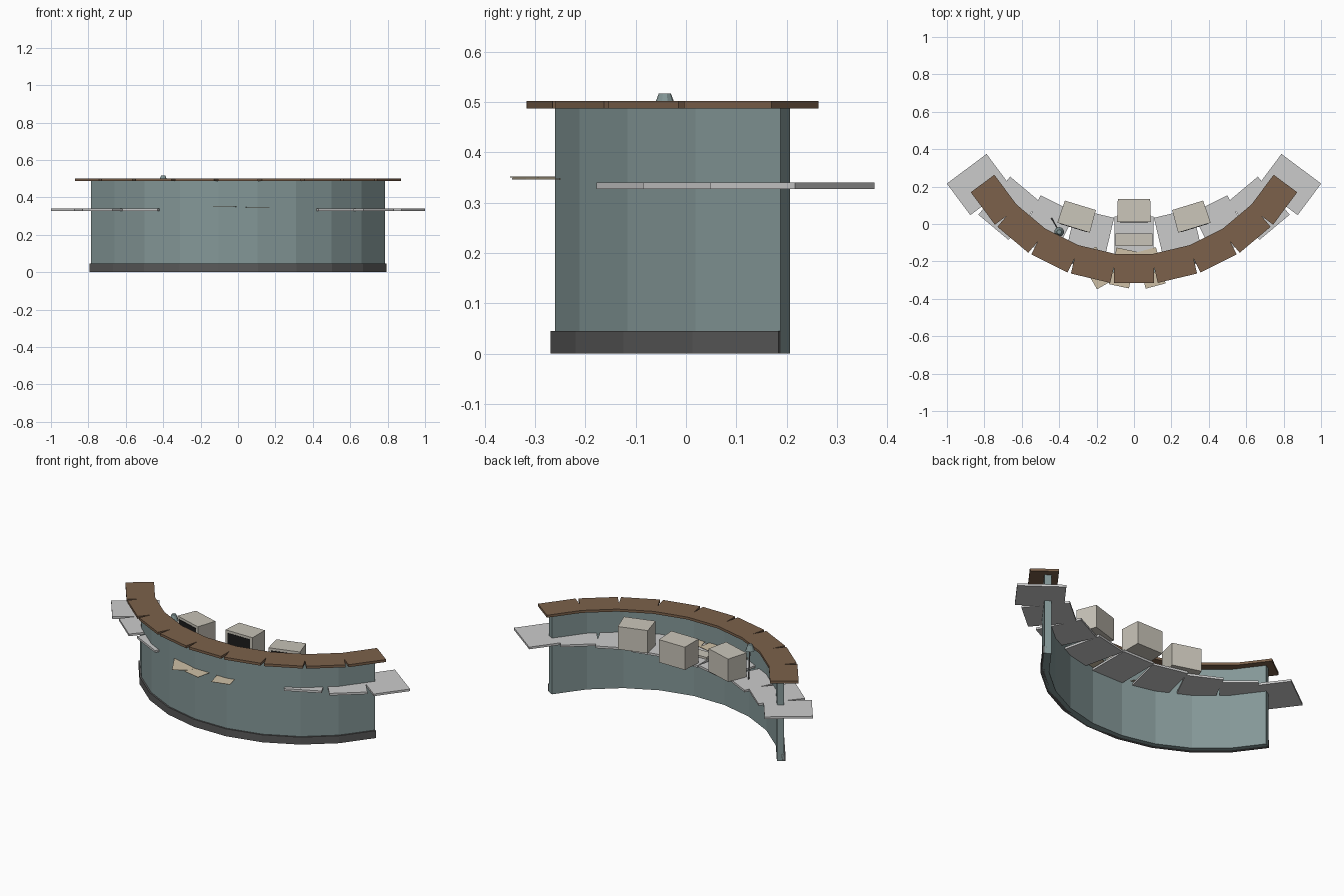
import bpy, bmesh
from math import sin, cos, radians
from mathutils import Matrix, Vector

if "Cube" in bpy.data.objects:
    bpy.data.objects.remove(bpy.data.objects["Cube"])

STEP = radians(120 / 9)


def mat(name, r, g, b):
    m = bpy.data.materials.new(name)
    m.diffuse_color = (r, g, b, 1)
    m.use_nodes = True
    m.node_tree.nodes["Principled BSDF"].inputs["Base Color"].default_value = m.diffuse_color
    return m


TEAL = mat("teal", .23, .31, .31)
BROWN = mat("brown", .20, .12, .07)
DARK = mat("dark_grey", .10, .10, .10)
PALE = mat("pale_grey", .58, .58, .55)
BEIGE = mat("beige", .58, .55, .48)
PAPER = mat("paper", .62, .53, .38)
BLACK = mat("black", .012, .012, .012)


def finish(name, bm, m):
    bmesh.ops.recalc_face_normals(bm, faces=bm.faces)
    me = bpy.data.meshes.new(name)
    bm.to_mesh(me)
    bm.free()
    me.materials.append(m)
    ob = bpy.data.objects.new(name, me)
    bpy.context.collection.objects.link(ob)
    return ob


def box(bm, center, size, rot=0.0):
    M = (Matrix.Translation(center) @ Matrix.Rotation(rot, 4, 'Z')
         @ Matrix.Diagonal((*size, 1)))
    return bmesh.ops.create_cube(bm, size=1, matrix=M)["verts"]


def curved_wall(name, r_in, r_out, cy, z0, z1, m):
    """Nine-sided arc wall spanning 120 degrees."""
    bm = bmesh.new()
    rings = []
    for i in range(10):
        a = (i - 4.5) * STEP
        rings.append([bm.verts.new((r * sin(a), cy - r * cos(a), z))
                      for r, z in ((r_in, z0), (r_out, z0), (r_out, z1), (r_in, z1))])
    for p, q in zip(rings, rings[1:]):
        for k in range(4):
            n = (k + 1) % 4
            bm.faces.new((p[k], p[n], q[n], q[k]))
    bm.faces.new(rings[0])
    bm.faces.new(rings[-1])
    return finish(name, bm, m)


def plate_row(name, rx, ry, cy, length, depth, z0, z1, m):
    """Nine flat boards fanned along an arc."""
    bm = bmesh.new()
    for i in range(-4, 5):
        a = i * STEP
        box(bm, (rx * sin(a), cy - ry * cos(a), (z0 + z1) / 2),
            (length, depth, z1 - z0), a)
    return finish(name, bm, m)


# Curved front panel, plinth, counter top and inner work surface
curved_wall("front_panel", .87, .908, .642, 0, .488, TEAL)
curved_wall("plinth", .895, .917, .642, 0, .045, DARK)
plate_row("counter_top", .929, .913, .675, .216, .157, .487, .502, BROWN)
plate_row("work_surface", 1.037, .752, .66, .21, .265, .327, .34, PALE)

# Monitors: slightly tapered body with a dark screen facing the counter
for name, x, y, rot in (("left", -.305, .04, -17), ("centre", 0, .072, 0),
                        ("right", .305, .04, 17)):
    r = radians(rot)
    bm = bmesh.new()
    vs = box(bm, (0, 0, 0), (.182, .125, .145))
    for v in vs:
        if v.co.y > 0:
            v.co.x *= .95
            v.co.z *= .95
    bmesh.ops.transform(bm, verts=bm.verts, matrix=Matrix.Translation((x, y, .413))
                        @ Matrix.Rotation(r, 4, 'Z'))
    finish(name + "_monitor", bm, BEIGE)
    bm = bmesh.new()
    box(bm, Vector((x, y, .413)) + Vector((sin(r), -cos(r), 0)) * .0625,
        (.15, .004, .115), r)
    finish(name + "_screen", bm, BLACK)

# Keyboard
bm = bmesh.new()
box(bm, (0, -.085, .346), (.2, .066, .012))
finish("keyboard", bm, BEIGE)

# Loose papers poking through under the counter
for i, (x, y, rot) in enumerate(((-.2, -.235, 30), (-.06, -.235, -12), (.09, -.235, 15))):
    bm = bmesh.new()
    box(bm, (x, y, .351 - i * .002), (.11, .2, .002), radians(rot))
    finish("paper_%d" % (i + 1), bm, PAPER)


def cone(name, a, b, r1, r2, m, sides=10):
    a, b = Vector(a), Vector(b)
    d = b - a
    M = Matrix.Translation((a + b) / 2) @ d.to_track_quat('Z', 'Y').to_matrix().to_4x4()
    bm = bmesh.new()
    bmesh.ops.create_cone(bm, cap_ends=True, segments=sides, radius1=r1, radius2=r2,
                          depth=d.length, matrix=M)
    return finish(name, bm, m)


# Small desk lamp with a leaning stem
cone("lamp_stem", (-.44, .03, .34), (-.4, -.04, .49), .004, .004, DARK, 6)
cone("lamp_shade", (-.4, -.042, .48), (-.4, -.042, .517), .026, .012, TEAL)
